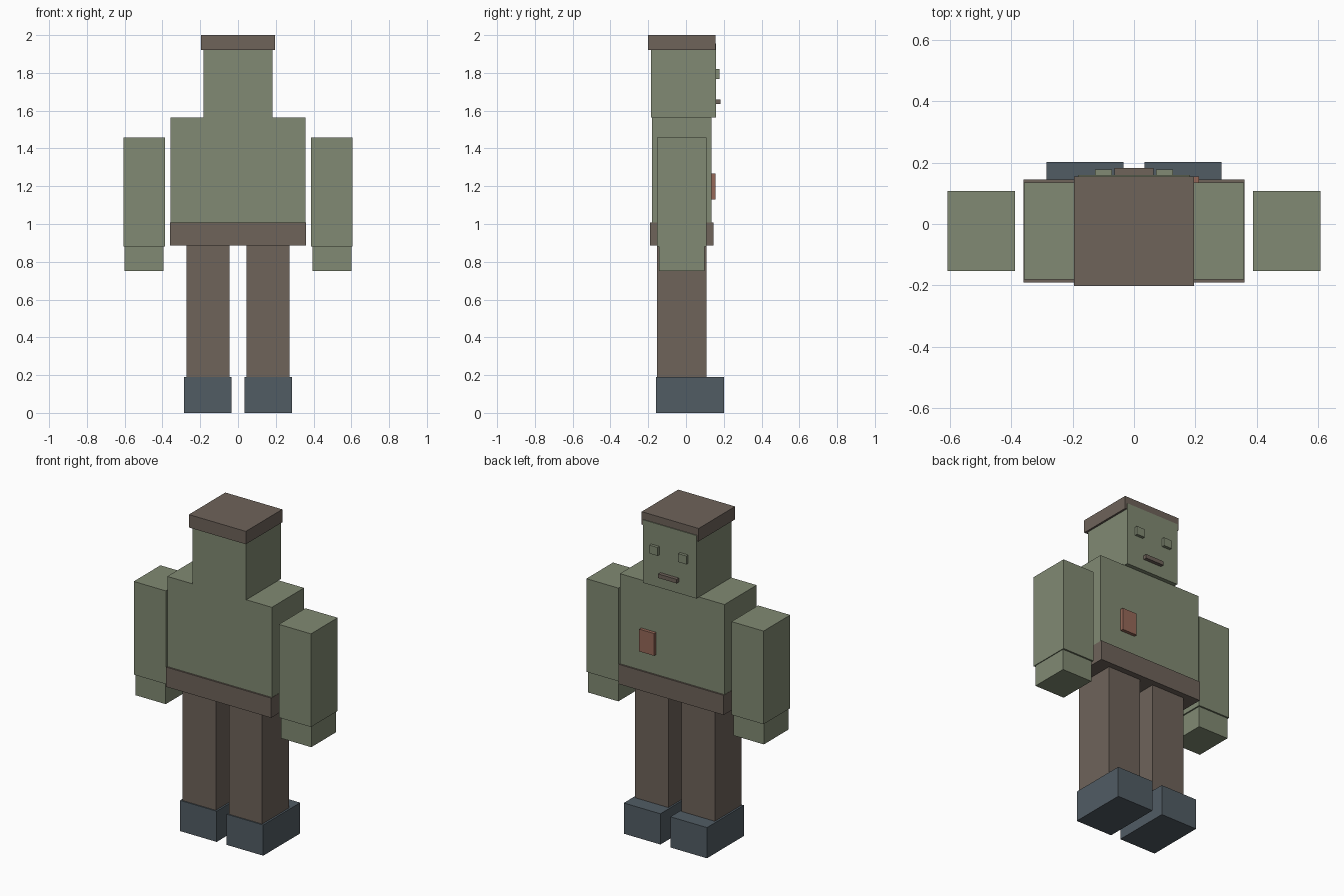
import bpy

if "Cube" in bpy.data.objects:
    bpy.data.objects.remove(bpy.data.objects["Cube"])


def material(name, r, g, b):
    """Flat colour from 0-255 sRGB values, stored linear."""
    lin = [((c / 255 + 0.055) / 1.055) ** 2.4 for c in (r, g, b)]
    m = bpy.data.materials.new(name)
    m.diffuse_color = (*lin, 1.0)
    m.use_nodes = True
    m.node_tree.nodes["Principled BSDF"].inputs["Base Color"].default_value = m.diffuse_color
    return m


GREEN = material("sage green", 129, 138, 115)
BROWN = material("dark brown", 110, 99, 90)
SLATE = material("slate blue", 81, 92, 100)
RED = material("dull red", 150, 104, 88)


def box(name, x, y, z, mat):
    """Box spanning the given (min, max) ranges."""
    spans = (x, y, z)
    bpy.ops.mesh.primitive_cube_add(size=1)
    ob = bpy.context.object
    ob.name = name
    for v in ob.data.vertices:
        v.co = [(a + b) / 2 + c * (b - a) for (a, b), c in zip(spans, v.co)]
    ob.data.materials.append(mat)
    return ob


def pair(name, x, y, z, mat):
    """The same box on both sides of the body."""
    box("right_" + name, x, y, z, mat)
    box("left_" + name, (-x[1], -x[0]), y, z, mat)


# Head, cap and face (the face looks toward +y)
box("head", (-0.183, 0.183), (-0.185, 0.16), (1.565, 1.955), GREEN)
box("cap", (-0.195, 0.195), (-0.202, 0.155), (1.92, 2.0), BROWN)
pair("eye", (0.071, 0.127), (0.15, 0.178), (1.768, 1.82), GREEN)
box("mouth", (-0.063, 0.063), (0.15, 0.182), (1.635, 1.66), BROWN)

# Torso, belt and chest patch
box("torso", (-0.358, 0.358), (-0.18, 0.135), (0.99, 1.565), GREEN)
box("belt", (-0.36, 0.36), (-0.19, 0.145), (0.885, 1.007), BROWN)
box("chest_patch", (0.11, 0.212), (0.125, 0.155), (1.13, 1.268), RED)

# Limbs
pair("arm", (0.387, 0.607), (-0.153, 0.108), (0.88, 1.457), GREEN)
pair("hand", (0.395, 0.602), (-0.143, 0.098), (0.75, 0.89), GREEN)
pair("leg", (0.045, 0.273), (-0.153, 0.108), (0.18, 0.89), BROWN)
pair("shoe", (0.034, 0.285), (-0.16, 0.202), (0.0, 0.19), SLATE)
